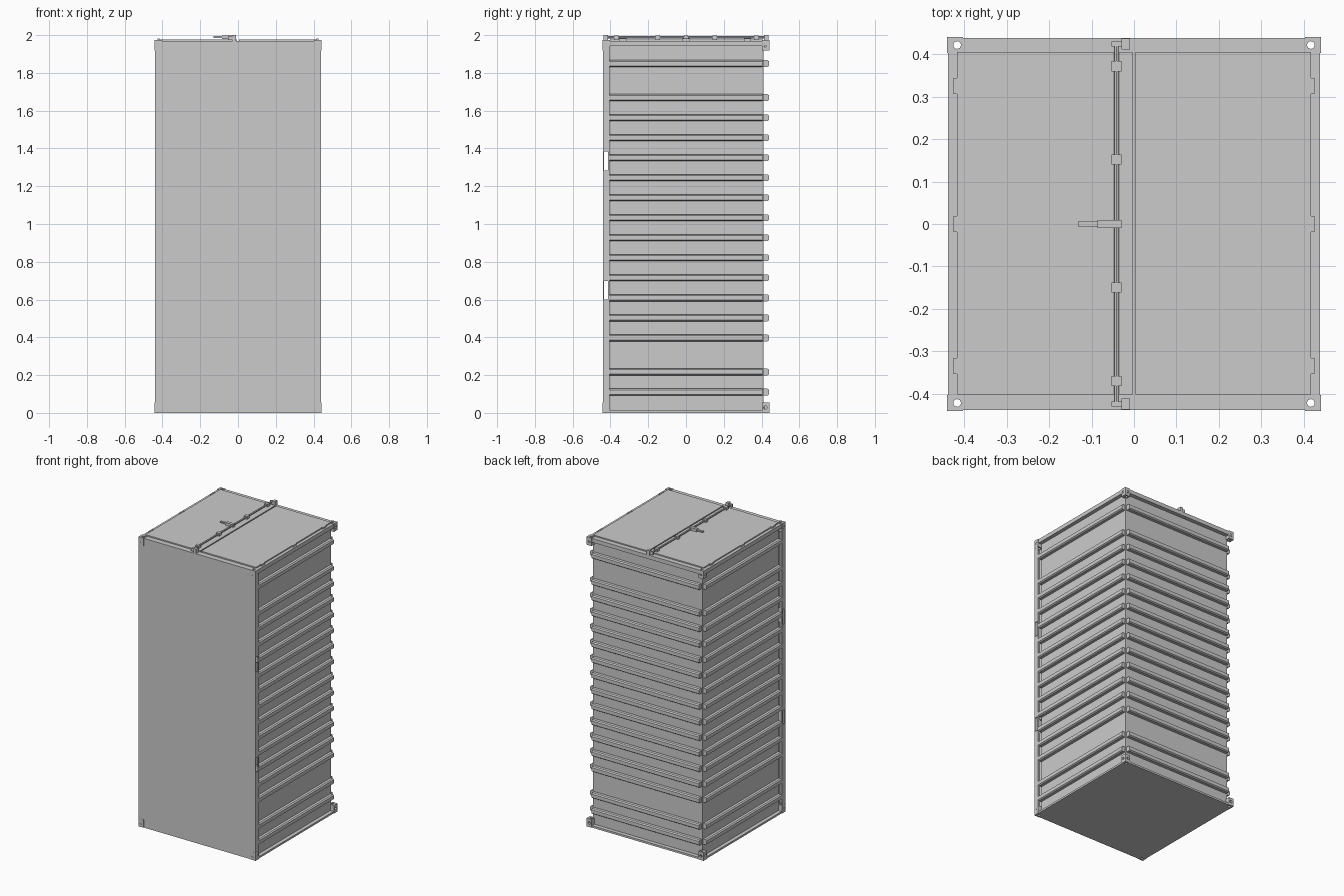
import bpy, bmesh, math
from mathutils import Vector, Matrix

if "Cube" in bpy.data.objects:
    bpy.data.objects.remove(bpy.data.objects["Cube"])


def finish(name, bm):
    bmesh.ops.recalc_face_normals(bm, faces=bm.faces)
    me = bpy.data.meshes.new(name)
    bm.to_mesh(me)
    bm.free()
    ob = bpy.data.objects.new(name, me)
    bpy.context.collection.objects.link(ob)
    return ob


def add_box(bm, x0, x1, y0, y1, z0, z1):
    m = Matrix.Translation(((x0 + x1) / 2, (y0 + y1) / 2, (z0 + z1) / 2)) @ \
        Matrix.Diagonal((abs(x1 - x0), abs(y1 - y0), abs(z1 - z0), 1))
    bmesh.ops.create_cube(bm, size=1, matrix=m)


def boxes(name, *specs):
    bm = bmesh.new()
    for s in specs:
        add_box(bm, *s)
    return finish(name, bm)


def add_rod(bm, centre, axis, r, length, seg=16):
    rot = Vector((0, 0, 1)).rotation_difference(Vector(axis)).to_matrix().to_4x4()
    bmesh.ops.create_cone(bm, cap_ends=True, segments=seg, radius1=r, radius2=r,
                          depth=length, matrix=Matrix.Translation(centre) @ rot)


def cut(target, make):
    # subtract each shape made by the given builders, then drop the cutter
    for fn in make:
        bm = bmesh.new()
        fn(bm)
        c = finish("cutter", bm)
        c.hide_render = True
        mod = target.modifiers.new("cut", 'BOOLEAN')
        mod.operation = 'DIFFERENCE'
        mod.solver = 'EXACT'
        mod.object = c
        bpy.context.view_layer.objects.active = target
        bpy.ops.object.modifier_apply(modifier=mod.name)
        bpy.data.objects.remove(c)


HX, HY, HR = 0.417, 0.422, 0.009


def corner_holes(bm):
    for sx in (-1, 1):
        for sy in (-1, 1):
            add_rod(bm, (sx * HX, sy * HY, 1), (0, 0, 1), HR, 3)


def pocket_holes(bm):
    for z0, z1 in ((0.60, 0.697), (1.283, 1.384)):
        add_box(bm, -0.6, 0.6, -0.434, -0.413, z0, z1)


# main container shell
boxes("body", (-0.413, 0.413, -0.405, 0.411, 0.002, 1.965))

# floor slab at the front with lift pockets through it
cut(boxes("floor_slab", (-0.404, 0.404, -0.438, -0.404, 0.004, 1.968)), [pocket_holes])

# hollow front rails: side plate and front strip
for s, side in ((-1, "left"), (1, "right")):
    rail = boxes("front_rail_side_" + side, (s * 0.435, s * 0.44, -0.44, -0.405, 0.01, 1.965))
    cut(rail, [pocket_holes])
    boxes("front_rail_face_" + side, (s * 0.404, s * 0.436, -0.44, -0.436, 0.01, 1.965))

# top and bottom frame plates
for name, z0, z1 in (("bottom_frame", 0.0, 0.013), ("top_frame", 1.943, 1.97)):
    cut(boxes(name, (-0.438, 0.438, -0.438, 0.438, z0, z1)), [corner_holes])

# corner fittings with a hole on each outer face
for zc, name in ((0.028, "bottom"), (1.946, "top")):
    for sx in (-1, 1):
        for sy in (-1, 1):
            ob = boxes("corner_fitting_" + name,
                       (sx * 0.403, sx * 0.441, sy * 0.403, sy * 0.441, zc - 0.028, zc + 0.027))
            hx, hy = sx * HX, sy * HY
            cut(ob, [lambda bm: add_rod(bm, (hx, hy, zc), (0, 0, 1), HR, 0.2),
                     lambda bm: add_rod(bm, (sx * 0.44, sy * 0.42, zc), (1, 0, 0), HR, 0.04),
                     lambda bm: add_rod(bm, (sx * 0.42, sy * 0.44, zc), (0, 1, 0), HR, 0.04)])

# horizontal ribs on the back and both sides
rib_z = [0.11, 0.217] + [0.397 + 0.106 * i for i in range(13)] + [1.849]
profile = [(-0.004, -0.018), (0.020, -0.018), (0.028, -0.012), (0.028, 0.012), (0.020, 0.018), (-0.004, 0.018)]
for name, angle in (("back_ribs", 0), ("left_ribs", math.pi / 2), ("right_ribs", -math.pi / 2)):
    bm = bmesh.new()
    for z in rib_z:
        ends = [[bm.verts.new((x, 0.411 + o, z + dz)) for o, dz in profile] for x in (-0.405, 0.405)]
        bm.faces.new(ends[0])
        bm.faces.new(ends[1])
        n = len(profile)
        for i in range(n):
            j = (i + 1) % n
            bm.faces.new((ends[0][i], ends[0][j], ends[1][j], ends[1][i]))
    bmesh.ops.transform(bm, matrix=Matrix.Rotation(angle, 4, 'Z'), verts=bm.verts)
    finish(name, bm)

# two end doors with a gap between them
boxes("left_door", (-0.417, -0.004, -0.402, 0.405, 1.965, 1.978))
boxes("right_door", (0.004, 0.417, -0.402, 0.405, 1.965, 1.978))

# door hinges
boxes("hinges", *[(s * 0.415, s * 0.426, y - 0.019, y + 0.019, 1.968, 1.981)
                  for s in (-1, 1) for y in (-0.335, 0.0, 0.325)])

# locking bar
bm = bmesh.new()
add_rod(bm, (-0.041, 0, 1.988), (0, 1, 0), 0.006, 0.85, 12)
bar = finish("lock_bar", bm)
bpy.context.view_layer.objects.active = bar
bar.select_set(True)
bpy.ops.object.shade_smooth_by_angle()

# bar guides, end cams and keepers
boxes("bar_guides", *[(-0.053, -0.029, y - 0.012, y + 0.012, 1.976, 1.997)
                      for y in (-0.37, -0.15, 0.152, 0.372)])
boxes("bar_cams", *[(-0.053, -0.025, s * 0.418, s * 0.430, 1.975, 1.995) for s in (-1, 1)])
boxes("bar_keepers", *[(-0.030, -0.010, s * 0.412, s * 0.437, 1.968, 2.0) for s in (-1, 1)])

# handle
boxes("handle_hub", (-0.086, -0.030, -0.010, 0.010, 1.980, 1.999))
boxes("handle_grip", (-0.131, -0.080, -0.007, 0.007, 1.986, 1.994))
